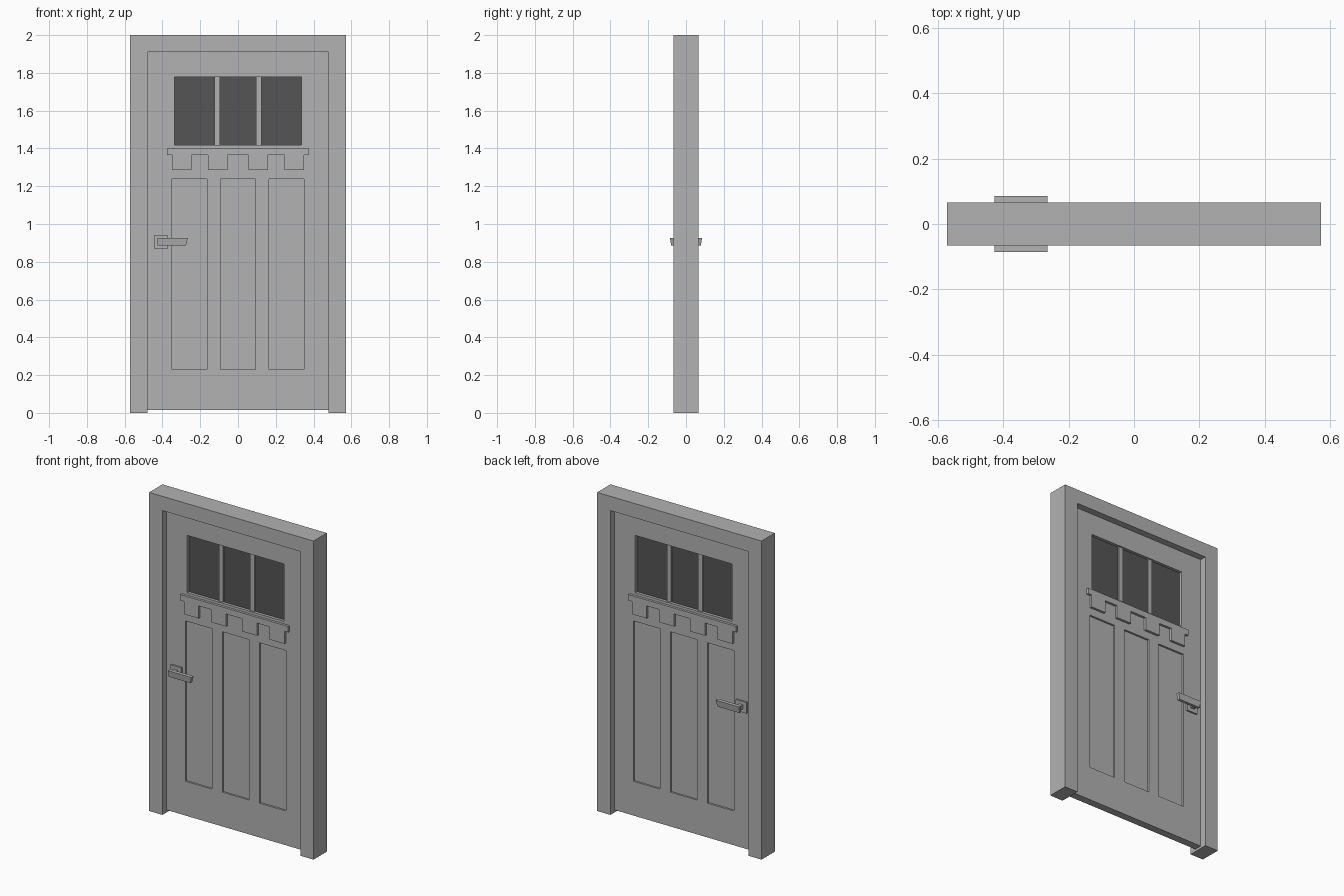
import bpy, bmesh

if "Cube" in bpy.data.objects:
    bpy.data.objects.remove(bpy.data.objects["Cube"])


def material(name, v):
    m = bpy.data.materials.new(name)
    m.diffuse_color = (v, v, v, 1)
    m.use_nodes = True
    m.node_tree.nodes["Principled BSDF"].inputs["Base Color"].default_value = m.diffuse_color
    return m


GREY = material("light grey paint", 0.445)
GLASS = material("dark glass", 0.09)


def finish(name, bm, mat):
    bmesh.ops.recalc_face_normals(bm, faces=bm.faces[:])
    me = bpy.data.meshes.new(name)
    bm.to_mesh(me)
    bm.free()
    me.materials.append(mat)
    ob = bpy.data.objects.new(name, me)
    bpy.context.collection.objects.link(ob)
    return ob


def add_box(bm, x0, x1, y0, y1, z0, z1):
    vs = bmesh.ops.create_cube(bm, size=1)["verts"]
    for v in vs:
        v.co = (x1 if v.co.x > 0 else x0,
                y1 if v.co.y > 0 else y0,
                z1 if v.co.z > 0 else z0)
    return vs


def boxes(name, mat, *dims):
    bm = bmesh.new()
    for d in dims:
        add_box(bm, *d)
    return finish(name, bm, mat)


def prism(name, mat, outline, y0, y1):
    """Extrude an x-z outline from y0 to y1."""
    bm = bmesh.new()
    face = bm.faces.new([bm.verts.new((x, y0, z)) for x, z in outline])
    new = bmesh.ops.extrude_face_region(bm, geom=[face])["geom"]
    for v in new:
        if isinstance(v, bmesh.types.BMVert):
            v.co.y = y1
    return finish(name, bm, mat)


# Surrounding frame: two jambs and a head in one profile
W, IN, HEAD, DEPTH = 0.571, 0.479, 1.91, 0.066
prism("door_frame", GREY,
      [(-W, 0), (-IN, 0), (-IN, HEAD), (IN, HEAD), (IN, 0), (W, 0), (W, 2), (-W, 2)],
      -DEPTH, DEPTH)

# Door leaf with a window opening and three sunken panels per face
T = 0.024
door = boxes("door_leaf", GREY, (-IN, IN, -T, T, 0.015, HEAD))
cuts = [(-0.336, 0.336, -0.1, 0.1, 1.417, 1.777)]
for s in (-1, 1):
    for cx in (-0.257, 0, 0.257):
        y = sorted((s * (T - 0.012), s * 0.1))
        cuts.append((cx - 0.092, cx + 0.092, y[0], y[1], 0.23, 1.237))
cutter = boxes("cutter", GREY, *cuts)
cutter.hide_render = True
mod = door.modifiers.new("cut", "BOOLEAN")
mod.operation = "DIFFERENCE"
mod.solver = "EXACT"
mod.object = cutter
bpy.context.view_layer.objects.active = door
bpy.ops.object.modifier_apply(modifier="cut")
bpy.data.objects.remove(cutter)

# Window glass and its two glazing bars
boxes("window_glass", GLASS, (-0.336, 0.336, -0.006, 0.006, 1.417, 1.777))
boxes("glazing_bars", GREY,
      *[(c - 0.0145, c + 0.0145, -0.014, 0.014, 1.417, 1.777) for c in (-0.109, 0.109)])

for s, side in ((-1, "front"), (1, "back")):
    # Ledge with four square teeth, as one profile
    pts = [(-0.375, 1.401), (-0.375, 1.364)]
    for c in (-0.2975, -0.107, 0.107, 0.2975):
        a, b = c - 0.0515, c + 0.0515
        pts += [(a, 1.364), (a, 1.285), (b, 1.285), (b, 1.364)]
    pts += [(0.375, 1.364), (0.375, 1.401)]
    prism(side + "_ledge", GREY, pts, s * (T - 0.002), s * 0.039)

    # Handle: back plate, neck and a lever tapering downwards
    boxes(side + "_handle_plate", GREY,
          (-0.444, -0.37, *sorted((s * (T - 0.002), s * 0.035)), 0.871, 0.94))
    boxes(side + "_handle_neck", GREY,
          (-0.42, -0.394, *sorted((s * 0.033, s * 0.068)), 0.894, 0.92))
    bm = bmesh.new()
    for v in add_box(bm, -0.427, -0.265, *sorted((s * 0.062, s * 0.085)), 0.887, 0.927):
        if v.co.z < 0.9:
            if v.co.x > -0.3:
                v.co.x -= 0.01
            if abs(v.co.y) > 0.08:
                v.co.y -= s * 0.006
    finish(side + "_handle_lever", bm, GREY)
